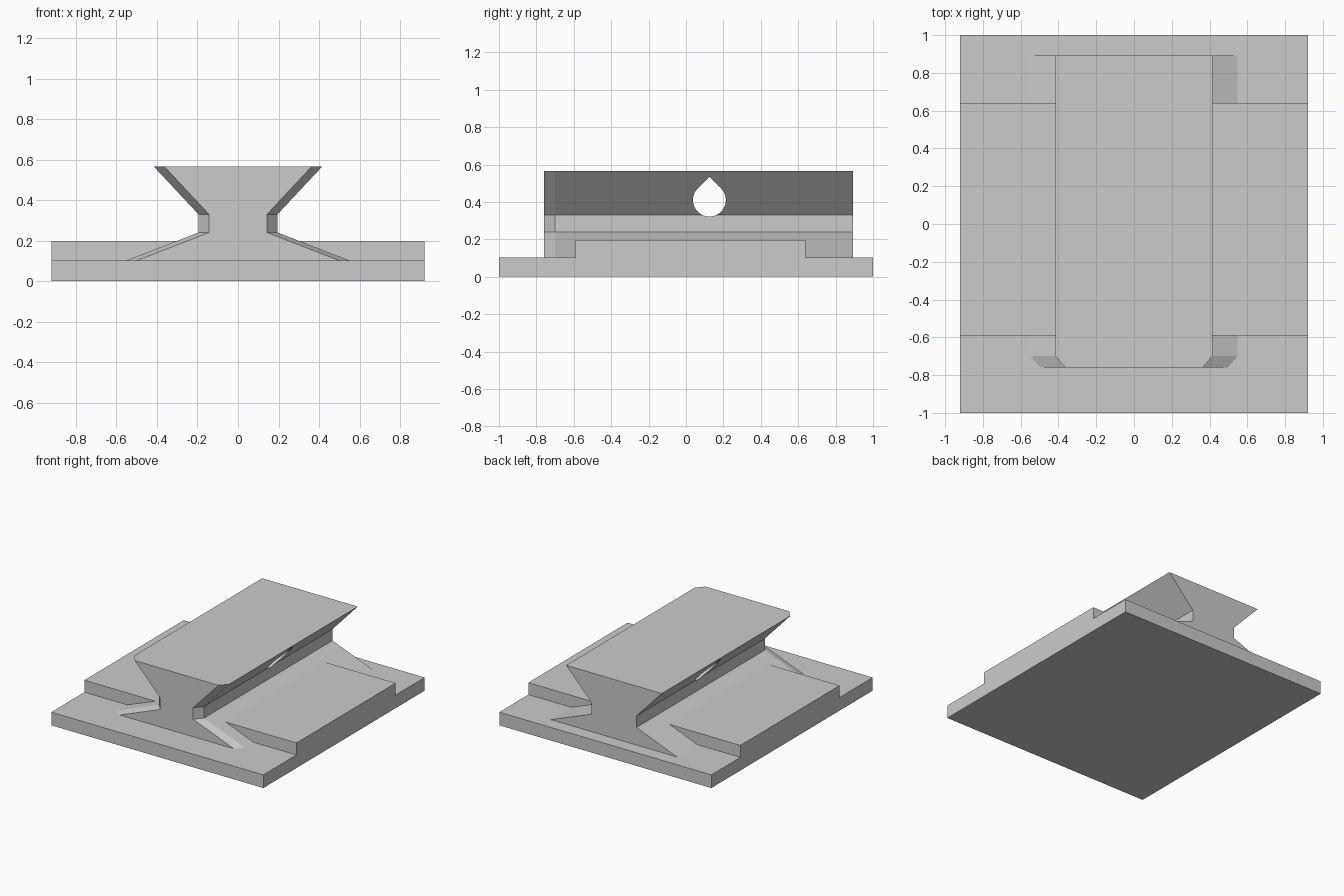
import bpy, bmesh, math

if "Cube" in bpy.data.objects:
    bpy.data.objects.remove(bpy.data.objects["Cube"], do_unlink=True)

grey = bpy.data.materials.new("light_grey")
grey.use_nodes = True
COLOUR = (0.6, 0.6, 0.6, 1)
grey.diffuse_color = COLOUR
grey.node_tree.nodes["Principled BSDF"].inputs["Base Color"].default_value = COLOUR


def loft(name, sections):
    """Closed solid through matching rings of points."""
    bm = bmesh.new()
    rings = [[bm.verts.new(p) for p in s] for s in sections]
    for a, b in zip(rings, rings[1:]):
        for i in range(len(a)):
            j = (i + 1) % len(a)
            bm.faces.new((a[i], a[j], b[j], b[i]))
    bm.faces.new(rings[0])
    bm.faces.new(rings[-1])
    bmesh.ops.recalc_face_normals(bm, faces=bm.faces)
    mesh = bpy.data.meshes.new(name)
    bm.to_mesh(mesh)
    bm.free()
    mesh.materials.append(grey)
    ob = bpy.data.objects.new(name, mesh)
    bpy.context.collection.objects.link(ob)
    return ob


# Base plate with raised middle, a stepped profile across the width
STEP = [(-1, 0), (1, 0), (1, 0.103), (0.64, 0.103),
        (0.64, 0.197), (-0.59, 0.197), (-0.59, 0.103), (-1, 0.103)]
loft("base_plate", [[(x, y, z) for y, z in STEP] for x in (-0.92, 0.92)])

# Dovetail rail with flared foot; its front corners are chamfered
HALF = [(0.548, 0.05), (0.548, 0.103), (0.195, 0.24), (0.195, 0.33), (0.415, 0.565)]


def rail_section(y, inset):
    right = [(x - inset, y, z) for x, z in HALF]
    return right + [(-x, y, z) for x, y, z in reversed(right)]


rail = loft("dovetail_rail", [rail_section(-0.76, 0.052),
                              rail_section(-0.70, 0),
                              rail_section(0.893, 0)])

# Teardrop cross hole: round below, pointed at the top
R, CY, CZ, N = 0.088, 0.125, 0.41, 36
angles = [math.radians(135 + 270 * i / N) for i in range(N + 1)]
drop = [(CY + R * math.cos(a), CZ + R * math.sin(a)) for a in angles]
drop.append((CY, CZ + R * math.sqrt(2)))
cutter = loft("hole_cutter", [[(x, y, z) for y, z in drop] for x in (-0.6, 0.6)])
cutter.hide_render = True

cut = rail.modifiers.new("cross_hole", "BOOLEAN")
cut.operation = "DIFFERENCE"
cut.solver = "EXACT"
cut.object = cutter
bpy.ops.object.select_all(action="DESELECT")
bpy.context.view_layer.objects.active = rail
rail.select_set(True)
bpy.ops.object.modifier_apply(modifier=cut.name)
bpy.data.objects.remove(cutter, do_unlink=True)
bpy.ops.object.shade_smooth_by_angle(angle=math.radians(15))
